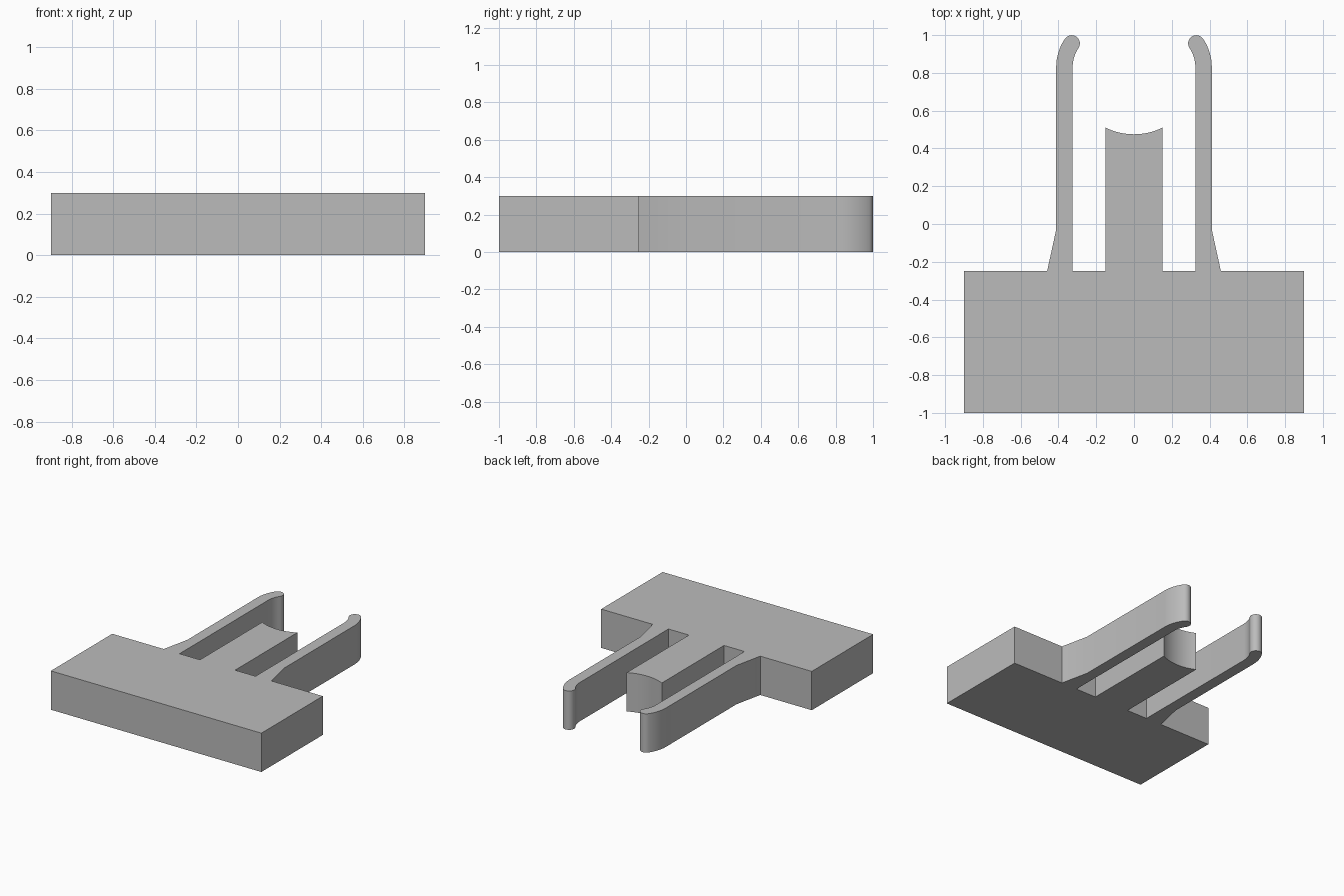
import bpy
import bmesh
from math import asin, cos, sin, radians, hypot

cube = bpy.data.objects.get("Cube")
if cube:
    bpy.data.objects.remove(cube, do_unlink=True)

HEIGHT = 0.3
BASE_X, BASE_FRONT, BASE_BACK = 0.9, -1.0, -0.25
POST_X, POST_END, POST_DIP = 0.15, 0.51, 0.035
ARM_IN, ARM_OUT, ARM_BEND_Y = 0.325, 0.412, 0.83
BEND_RADIUS, BEND_ANGLE = 0.225, radians(34)


def arc(cx, cy, radius, start, end, steps):
    """Points along a circular arc."""
    angles = [start + (end - start) * i / steps for i in range(steps + 1)]
    return [(cx + radius * cos(a), cy + radius * sin(a)) for a in angles]


# Hooked arm: wedge root, straight run, inward bend and round tip
half = (ARM_OUT - ARM_IN) / 2
bend_x = (ARM_OUT + ARM_IN) / 2 - BEND_RADIUS
tip_x = bend_x + BEND_RADIUS * cos(BEND_ANGLE)
tip_y = ARM_BEND_Y + BEND_RADIUS * sin(BEND_ANGLE)
arm = [(0.46, BASE_BACK), (ARM_OUT, -0.03)]
arm += arc(bend_x, ARM_BEND_Y, BEND_RADIUS + half, 0, BEND_ANGLE, 8)
arm += arc(tip_x, tip_y, half, BEND_ANGLE, BEND_ANGLE + radians(180), 16)[1:-1]
arm += arc(bend_x, ARM_BEND_Y, BEND_RADIUS - half, BEND_ANGLE, 0, 8)
arm += [(ARM_IN, BASE_BACK)]

# Central post: half of its hollow end
hollow_r = (POST_X ** 2 + POST_DIP ** 2) / (2 * POST_DIP)
sweep = asin(POST_X / hollow_r)
down = radians(-90)
post = [(POST_X, BASE_BACK)]
post += arc(0, POST_END - POST_DIP + hollow_r, hollow_r, down + sweep, down, 8)[:-1]

# Whole outline: left half, end of the post, mirrored right half
left = [(BASE_X, BASE_FRONT), (BASE_X, BASE_BACK)] + arm + post
right = [(-x, y) for x, y in reversed(left)]
outline = left + [(0, POST_END - POST_DIP)] + right

# Extrude the outline into one solid
bm = bmesh.new()
face = bm.faces.new([bm.verts.new((x, y, 0)) for x, y in outline])
extruded = bmesh.ops.extrude_face_region(bm, geom=[face], use_keep_orig=True)
top = [v for v in extruded["geom"] if isinstance(v, bmesh.types.BMVert)]
bmesh.ops.translate(bm, verts=top, vec=(0, 0, HEIGHT))
bmesh.ops.recalc_face_normals(bm, faces=bm.faces)
mesh = bpy.data.meshes.new("clip_body")
bm.to_mesh(mesh)
bm.free()

# Plain grey material
grey = bpy.data.materials.new("grey_plastic")
grey.use_nodes = True
colour = (0.5, 0.5, 0.5, 1)
grey.diffuse_color = colour
grey.node_tree.nodes["Principled BSDF"].inputs["Base Color"].default_value = colour
mesh.materials.append(grey)

clip = bpy.data.objects.new("clip_body", mesh)
bpy.context.collection.objects.link(clip)
bpy.ops.object.select_all(action="DESELECT")
clip.select_set(True)
bpy.context.view_layer.objects.active = clip
bpy.ops.object.shade_smooth_by_angle(angle=radians(30))
